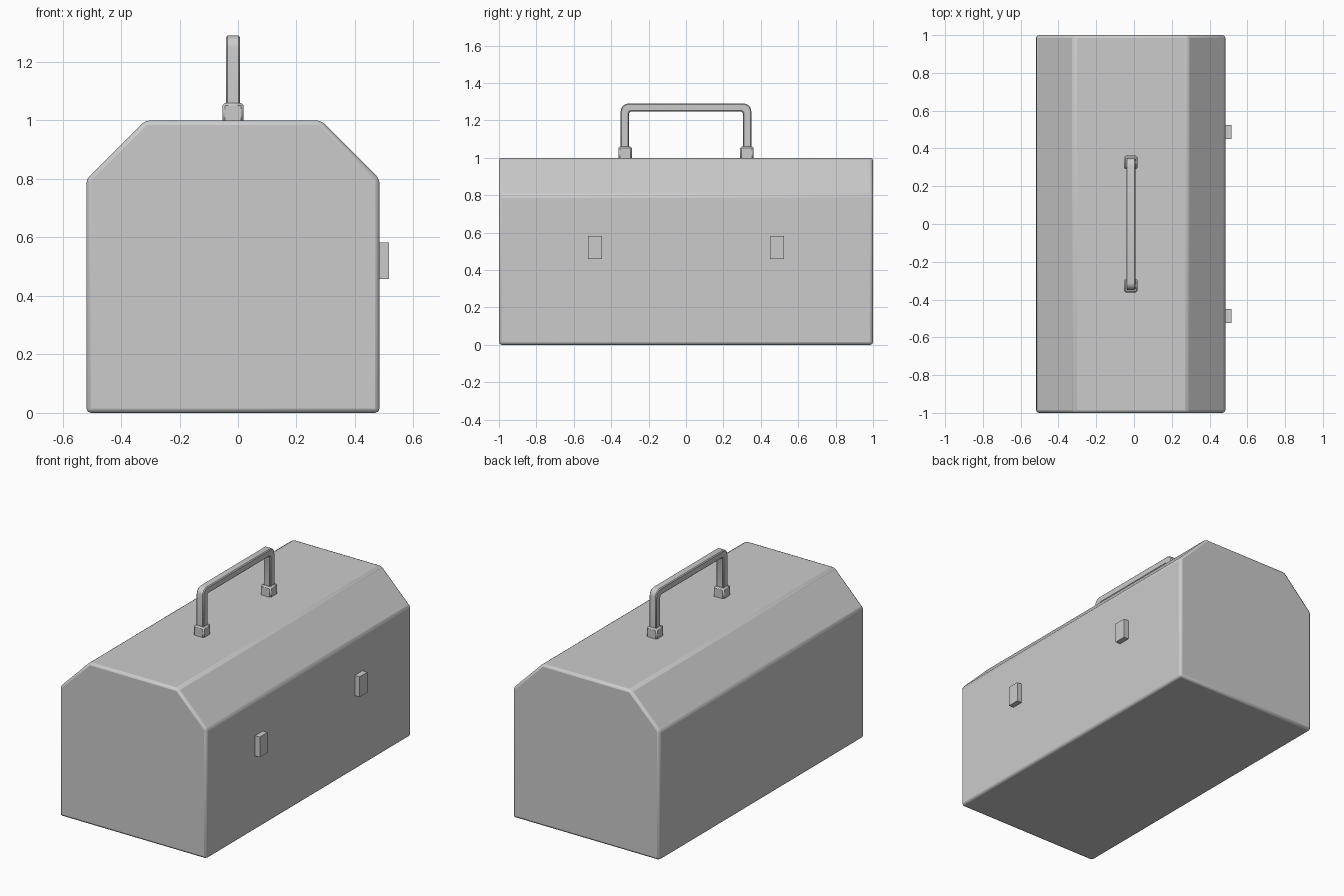
import bpy, bmesh, math
from mathutils import Vector

if "Cube" in bpy.data.objects:
    bpy.data.objects.remove(bpy.data.objects["Cube"])

CX = -0.017  # centre line of the box in x (the latches stick out on +x)


def finish(name, bm, bevel=0.0, segments=2):
    bmesh.ops.recalc_face_normals(bm, faces=bm.faces)
    mesh = bpy.data.meshes.new(name)
    bm.to_mesh(mesh)
    bm.free()
    ob = bpy.data.objects.new(name, mesh)
    bpy.context.collection.objects.link(ob)
    if bevel:
        mod = ob.modifiers.new("edge_bevel", 'BEVEL')
        mod.width = bevel
        mod.segments = segments
        mod.limit_method = 'ANGLE'
        mod.angle_limit = math.radians(30)
    bpy.context.view_layer.objects.active = ob
    ob.select_set(True)
    bpy.ops.object.shade_smooth_by_angle(angle=math.radians(30))
    ob.select_set(False)
    return ob


def extrude_profile(name, points, offset, bevel, segments=2):
    bm = bmesh.new()
    face = bm.faces.new([bm.verts.new(p) for p in points])
    geom = bmesh.ops.extrude_face_region(bm, geom=[face])["geom"]
    moved = [g for g in geom if isinstance(g, bmesh.types.BMVert)]
    bmesh.ops.translate(bm, verts=moved, vec=offset)
    return finish(name, bm, bevel, segments)


def box(name, lo, hi, bevel=0.0, taper=None):
    bm = bmesh.new()
    bmesh.ops.create_cube(bm, size=1)
    lo, hi = Vector(lo), Vector(hi)
    for v in bm.verts:
        v.co = (lo + hi) / 2 + v.co * (hi - lo)
    return finish(name, bm, bevel, 1)


def arc(y, z, r, start, end, steps=5):
    return [(y + r * math.cos(a), z + r * math.sin(a)) for a in
            (math.radians(start + (end - start) * i / steps) for i in range(steps + 1))]


# Toolbox body: rectangle with two sloped top corners, run along y
half = [(0.501, 0), (0.501, 0.8), (0.301, 1.0)]
outline = half + [(-x, z) for x, z in reversed(half)]
extrude_profile("toolbox_body", [(CX + x, -1, z) for x, z in outline], (0, 2, 0), 0.015)

# Handle: U-shaped bar with rounded outer corners
right = [(0.305, 1.02), (0.349, 1.02)] + arc(0.309, 1.25, 0.04, 0, 90)
left = [(-y, z) for y, z in reversed(right)]
inner = arc(-0.295, 1.237, 0.01, 180, 90, 2) + arc(0.295, 1.237, 0.01, 90, 0, 2)
extrude_profile("handle", [(CX - 0.024, y, z) for y, z in right + left + inner],
                (0.048, 0, 0), 0.005, 1)

# Handle feet and front latches, one pair at each side of the middle
for side, s in (("left", -1), ("right", 1)):
    y = 0.326 * s
    box("handle_foot_" + side, (CX - 0.036, y - 0.036, 0.99),
        (CX + 0.036, y + 0.036, 1.06), 0.008)
    y = 0.487 * s
    box("latch_" + side, (0.47, y - 0.038, 0.458), (0.517, y + 0.038, 0.583))
